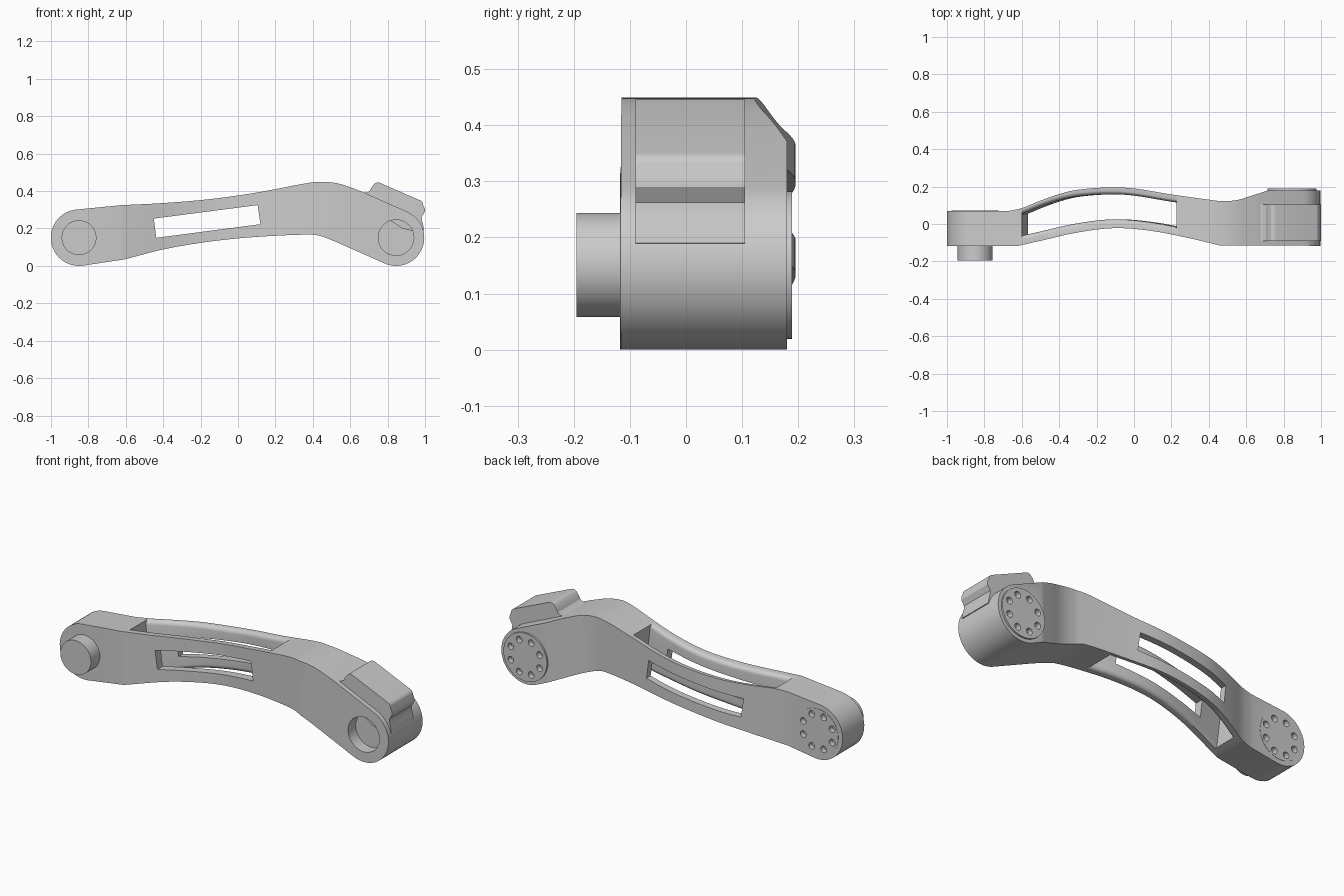
import bpy, bmesh
from math import sin, cos, pi, radians

if "Cube" in bpy.data.objects:
    bpy.data.objects.remove(bpy.data.objects["Cube"])


def spline(pts, n=6):
    """Dense smooth curve through a few 2D points."""
    out = []
    for i in range(len(pts) - 1):
        p0, p1 = pts[max(i - 1, 0)], pts[i]
        p2, p3 = pts[i + 1], pts[min(i + 2, len(pts) - 1)]
        for k in range(n):
            t = k / n
            out.append(tuple(0.5 * (2 * b + (c - a) * t + (2 * a - 5 * b + 4 * c - d) * t * t
                                    + (3 * b - a - 3 * c + d) * t ** 3)
                             for a, b, c, d in zip(p0, p1, p2, p3)))
    return out + [pts[-1]]


def arc(cx, cz, r, a0, a1, n=24):
    return [(cx + r * cos(radians(a0 + (a1 - a0) * i / n)),
             cz + r * sin(radians(a0 + (a1 - a0) * i / n))) for i in range(n + 1)]


def at(curve, x):
    for (xa, ya), (xb, yb) in zip(curve, curve[1:]):
        if xa <= x <= xb:
            return ya + (yb - ya) * (x - xa) / (xb - xa)
    return curve[-1][1]


def loft(name, parts):
    """Each part is a list of matching closed rings, capped at both ends."""
    bm = bmesh.new()
    for rings in parts:
        vs = [[bm.verts.new(p) for p in ring] for ring in rings]
        for a, b in zip(vs, vs[1:]):
            for i in range(len(a)):
                j = (i + 1) % len(a)
                bm.faces.new((a[i], a[j], b[j], b[i]))
        bm.faces.new(vs[0][::-1])
        bm.faces.new(vs[-1])
    bmesh.ops.recalc_face_normals(bm, faces=bm.faces)
    me = bpy.data.meshes.new(name)
    bm.to_mesh(me)
    bm.free()
    ob = bpy.data.objects.new(name, me)
    bpy.context.collection.objects.link(ob)
    return ob


def side_rings(pts, y0, y1):
    return [[(x, y, z) for x, z in pts] for y in (y0, y1)]


def disc_rings(x, z, r, y0, y1, n=48):
    return side_rings(arc(x, z, r, 0, 360 - 360 / n, n - 1), y0, y1)


def boolean(ob, cutter, op='DIFFERENCE', keep=False):
    m = ob.modifiers.new('cut', 'BOOLEAN')
    m.object, m.operation, m.solver = cutter, op, 'EXACT'
    bpy.context.view_layer.objects.active = ob
    bpy.ops.object.modifier_apply(modifier=m.name)
    if not keep:
        bpy.data.objects.remove(cutter)


LX, RX, CZ, R = -0.85, 0.845, 0.151, 0.151

# Side outline (x, z) and plan outline (x, y)
top = spline([(-0.62, 0.325), (-0.4, 0.336), (-0.15, 0.357), (0.1, 0.392), (0.36, 0.441),
              (0.46, 0.449), (0.55, 0.437), (0.66, 0.398)])
bottom = spline([(-0.605, 0.035), (-0.4, 0.088), (-0.2, 0.123), (0, 0.147), (0.2, 0.161),
                 (0.37, 0.167), (0.44, 0.16), (0.53, 0.126)])
front = spline([(-0.62, -0.117), (-0.5, -0.09), (-0.3, -0.045), (-0.1, -0.022), (0.1, -0.038),
                (0.3, -0.077), (0.46, -0.115)])
back = spline([(-0.67, 0.07), (-0.6, 0.085), (-0.5, 0.125), (-0.4, 0.16), (-0.3, 0.183),
               (-0.15, 0.195), (0, 0.19), (0.2, 0.158), (0.4, 0.13), (0.48, 0.122),
               (0.56, 0.13), (0.64, 0.155), (0.72, 0.18)])

outline = (top + arc(RX, CZ, R, 65, -115) + bottom[::-1] + arc(LX, CZ, R, 277, 95))
plan = ([(-1.2, -0.118)] + front + [(1.2, -0.117), (1.2, 0.18)] + back[::-1] + [(-1.2, 0.07)])

# Arm body: side outline crossed with plan outline
arm = loft('arm_body', [side_rings(outline, -0.4, 0.4)])
boolean(arm, loft('plan_block', [[[(x, y, z) for x, y in plan] for z in (-0.3, 0.8)]]),
        'INTERSECT')

# Long vertical slot leaving two curved walls with rounded inner edges
r, rings, N = 0.025, [], 36
for i in range(N + 1):
    s = -0.583 + (0.243 + 0.583) * i / N
    y0, y1, zt, zb = at(front, s) + 0.047, at(back, s) - 0.037, at(top, s), at(bottom, s)
    edge = [(r, zb - 0.1)]
    edge += [(r - r * sin(a), zb + r - r * cos(a)) for a in [k * pi / 12 for k in range(7)]]
    edge += [(r - r * cos(a), zt - r + r * sin(a)) for a in [k * pi / 12 for k in range(7)]]
    edge += [(r, zt + 0.1)]
    ring = [(y1 + d, z) for d, z in edge] + [(y0 - d, z) for d, z in edge[::-1]]
    rings.append([(s - 0.12 * (z - (zt + zb) / 2), y, z) for y, z in ring])
boolean(arm, loft('slot_cutter', [rings]))

# Window through both walls, and the round socket in the front
window = [(-0.45, 0.253), (0.105, 0.325), (0.12, 0.223), (-0.437, 0.15)]
boolean(arm, loft('window_cutter', [side_rings(window, -0.5, 0.5)]))
boolean(arm, loft('socket_cutter', [disc_rings(RX, CZ, 0.095, -0.3, -0.05)]))

# Back cover discs, with a ring of eight small holes in each
covers = [loft('left_cover_disc', [disc_rings(LX, CZ, 0.125, 0.05, 0.0715)]),
          loft('right_cover_disc', [disc_rings(RX, CZ, 0.132, 0.15, 0.189)])]
holes = []
for cx, y in ((LX, 0.07), (RX, 0.187)):
    for i in range(8):
        a = radians(45 * i + 22.5)
        holes.append(disc_rings(cx + 0.095 * cos(a), CZ + 0.095 * sin(a), 0.018,
                                y - 0.028, y + 0.05, 16))
cutter = loft('hole_cutter', holes)
for ob in [arm] + covers:
    boolean(ob, cutter, keep=True)
bpy.data.objects.remove(cutter)

# Front pivot pin
pin = loft('pivot_pin', [disc_rings(LX, CZ, 0.093, -0.195, -0.1)])

# Raised clip block over the right end
clip_shape = ([(0.655, 0.39), (0.69, 0.392), (0.706, 0.402), (0.714, 0.42)]
              + arc(0.748, 0.418, 0.028, 150, 65, 6)
              + arc(0.962, 0.325, 0.028, 65, 0, 6)
              + [(0.999, 0.305), (0.999, 0.29), (0.99, 0.275), (0.982, 0.262), (0.983, 0.245),
                 (0.989, 0.225), (0.995, 0.19), (0.96, 0.18), (0.88, 0.2), (0.68, 0.33)])
clip = loft('clip_block', [side_rings(clip_shape, -0.09, 0.105)])

# Smooth curves, keep edges sharp
for ob in [arm, pin, clip] + covers:
    bpy.ops.object.select_all(action='DESELECT')
    ob.select_set(True)
    bpy.context.view_layer.objects.active = ob
    bpy.ops.object.shade_smooth_by_angle(angle=radians(25))
